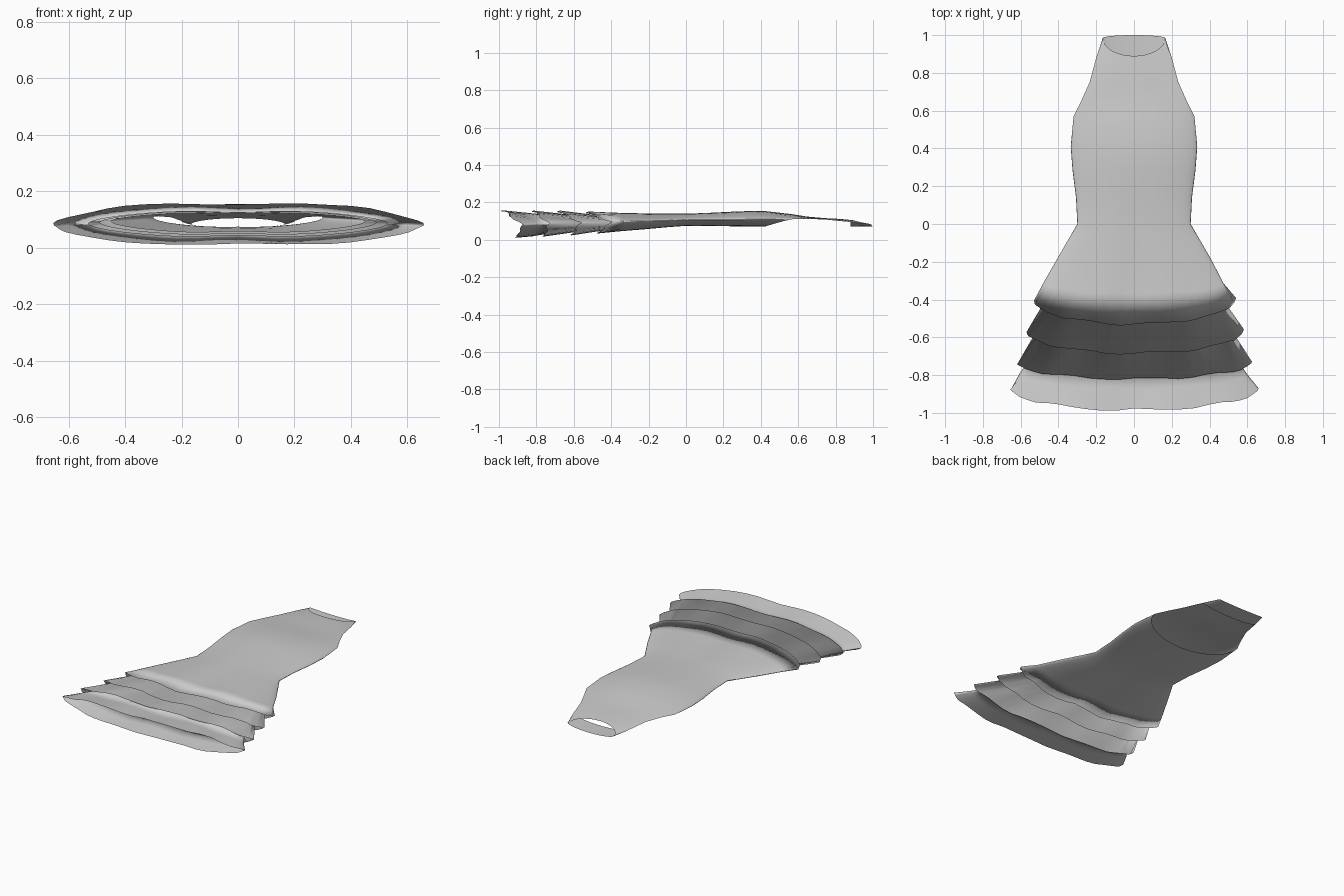
import bpy, bmesh, math, random

random.seed(4)
if "Cube" in bpy.data.objects:
    bpy.data.objects.remove(bpy.data.objects["Cube"])

fabric = bpy.data.materials.new("grey_fabric")
fabric.use_nodes = True
grey = (0.6, 0.6, 0.6, 1)
fabric.diffuse_color = grey
fabric.node_tree.nodes["Principled BSDF"].inputs["Base Color"].default_value = grey

SIDES = 48

# Rings from neck to hem:
# half width, top z, bottom z, edge z, y at front / side / back, centre dent, ripple
BODICE = [
    (.165, .105, .07, .085, .89, .985, 1.0, 0, 0),
    (.2, .112, .07, .095, .82, .88, .88, 0, 0),
    (.235, .116, .07, .108, .74, .75, .75, 0, 0),
    (.28, .124, .07, .112, .65, .65, .6, 0, 0),
    (.32, .138, .07, .11, .56, .57, .42, 0, 0),
    (.335, .155, .072, .11, .41, .41, .36, 0, 0),
    (.325, .152, .072, .108, .28, .28, .26, 0, 0),
    (.307, .146, .073, .108, .14, .14, .14, .03, 0),
    (.3, .142, .072, .107, 0, 0, 0, .08, 0),
    (.335, .143, .066, .104, -.08, -.06, -.08, .12, 0),
    (.41, .145, .054, .1, -.22, -.19, -.2, .15, 0),
    (.475, .149, .042, .097, -.37, -.31, -.34, .18, .4),
]
# Each tier flares to a hem, then folds back inside to start the next tier
TIERS = [
    (.535, .156, .03, .095, -.53, -.4, -.47, .2, 1),
    (.45, .128, .052, .094, -.42, -.37, -.4, .2, 0),
    (.575, .162, .018, .092, -.685, -.565, -.61, .2, 1),
    (.49, .132, .044, .09, -.56, -.52, -.54, .2, 0),
    (.62, .164, .009, .088, -.82, -.735, -.76, .2, 1),
    (.53, .134, .036, .086, -.71, -.69, -.69, .2, 0),
    (.6, .152, .012, .084, -.87, -.79, -.82, .2, .5),
    (.655, .168, .002, .08, -.985, -.87, -.91, .2, 1),
]


def ring_points(ring):
    width, top, bottom, edge, front, side, back, dent, ripple = ring
    phase = random.uniform(0, math.tau)
    points = []
    for i in range(SIDES):
        a = math.tau * i / SIDES
        c, s = math.cos(a), math.sin(a)
        lift = abs(s) ** 1.2 * (1 - dent * math.exp(-(c / .25) ** 2))
        target_z, target_y = (top, front) if s >= 0 else (bottom, back)
        wave = ripple * math.sin(9 * a + phase)
        jitter = ripple * random.uniform(-1, 1)
        points.append((
            width * c * (1 + .012 * wave),
            side + (target_y - side) * abs(s) + .007 * wave + .003 * jitter,
            edge + (target_z - edge) * lift + (.003 * wave + .001 * jitter) * (1 - abs(c) ** 3),
        ))
    return points


def loft(name, rings, open_back):
    bm = bmesh.new()
    loops = [[bm.verts.new(p) for p in ring_points(r)] for r in rings]
    for r in range(len(loops) - 1):
        upper, lower = loops[r], loops[r + 1]
        for i in range(SIDES):
            j = (i + 1) % SIDES
            # leave the back bare between the neck band and the back edge
            if r in open_back and i >= SIDES // 2:
                continue
            bm.faces.new((upper[i], upper[j], lower[j], lower[i]))
    loose = [v for v in bm.verts if not v.link_faces]
    bmesh.ops.delete(bm, geom=loose, context="VERTS")
    mesh = bpy.data.meshes.new(name)
    bm.to_mesh(mesh)
    bm.free()
    mesh.materials.append(fabric)
    mesh.shade_smooth()
    obj = bpy.data.objects.new(name, mesh)
    bpy.context.collection.objects.link(obj)
    return obj


# One continuous cloth surface: halter bodice, waist and ruffled skirt
loft("tiered_dress", BODICE + TIERS, open_back=(1, 2, 3))
